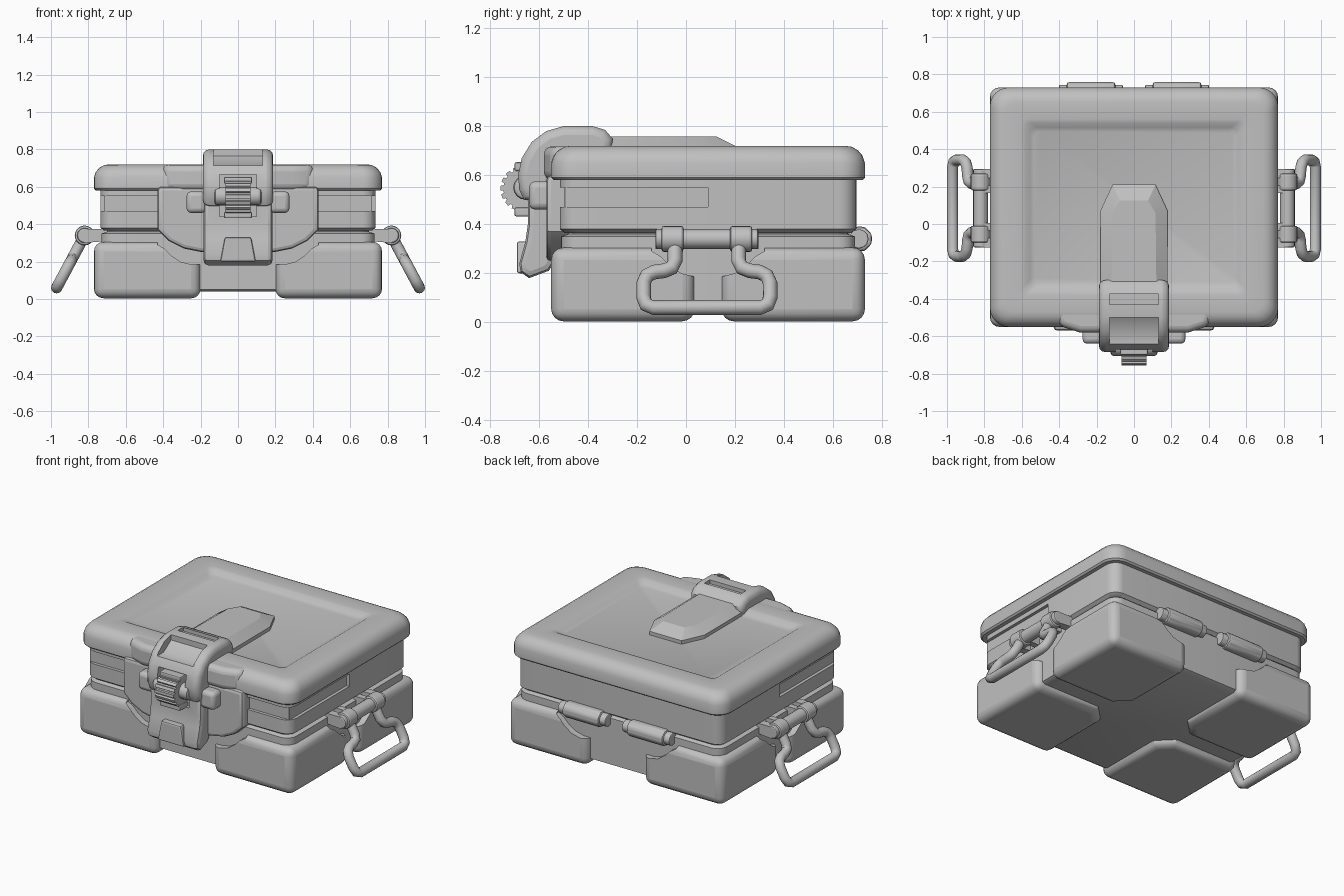
import bpy, bmesh, math
from mathutils import Vector

if "Cube" in bpy.data.objects:
    bpy.data.objects.remove(bpy.data.objects["Cube"])

CY = 0.09  # case centre in y
gray = bpy.data.materials.new("warm_gray")
gray.diffuse_color = (0.53, 0.53, 0.53, 1)
gray.use_nodes = True
gray.node_tree.nodes["Principled BSDF"].inputs["Base Color"].default_value = gray.diffuse_color


def finish(name, bm, smooth=35):
    bmesh.ops.recalc_face_normals(bm, faces=bm.faces[:])
    me = bpy.data.meshes.new(name)
    bm.to_mesh(me)
    bm.free()
    ob = bpy.data.objects.new(name, me)
    bpy.context.collection.objects.link(ob)
    me.materials.append(gray)
    select(ob)
    bpy.ops.object.shade_smooth_by_angle(angle=math.radians(smooth))
    return ob


def select(ob):
    bpy.ops.object.select_all(action='DESELECT')
    ob.select_set(True)
    bpy.context.view_layer.objects.active = ob


def loft(name, hx, hy, r, profile):
    """Rounded rectangle stacked through (inset, z) steps."""
    bm = bmesh.new()
    rings = []
    for inset, z in profile:
        rr = max(r - inset * 0.5, 0.035)
        ring = []
        for k, (sx, sy) in enumerate([(1, 1), (-1, 1), (-1, -1), (1, -1)]):
            for i in range(7):
                a = math.pi / 2 * (k + i / 6)
                ring.append(bm.verts.new((sx * (hx - inset - rr) + rr * math.cos(a),
                                          CY + sy * (hy - inset - rr) + rr * math.sin(a), z)))
        rings.append(ring)
    for a, b in zip(rings, rings[1:]):
        for i in range(len(a)):
            j = (i + 1) % len(a)
            bm.faces.new((a[i], a[j], b[j], b[i]))
    bm.faces.new(rings[0])
    bm.faces.new(rings[-1])
    return finish(name, bm)


def prism(name, pts, axis, a, b, bevel=0.0, seg=2, limit=30):
    """Extrude a 2D outline along an axis from a to b."""
    place = {'x': lambda p, t: (t, p[0], p[1]), 'y': lambda p, t: (p[0], t, p[1]),
             'z': lambda p, t: (p[0], p[1], t)}[axis]
    bm = bmesh.new()
    lo = [bm.verts.new(place(p, a)) for p in pts]
    hi = [bm.verts.new(place(p, b)) for p in pts]
    bm.faces.new(lo)
    bm.faces.new(hi)
    for i in range(len(pts)):
        j = (i + 1) % len(pts)
        bm.faces.new((lo[i], lo[j], hi[j], hi[i]))
    ob = finish(name, bm)
    if bevel:
        m = ob.modifiers.new("bevel", 'BEVEL')
        m.width, m.segments, m.angle_limit = bevel, seg, math.radians(limit)
        select(ob)
        bpy.ops.object.modifier_apply(modifier=m.name)
        bpy.ops.object.shade_smooth_by_angle(angle=math.radians(35))
    return ob


def box(name, x, y, z, bevel=0.0, seg=2):
    return prism(name, [(x[0], y[0]), (x[1], y[0]), (x[1], y[1]), (x[0], y[1])],
                 'z', z[0], z[1], bevel, seg)


def cut(ob, cutter):
    m = ob.modifiers.new("cut", 'BOOLEAN')
    m.object, m.operation, m.solver = cutter, 'DIFFERENCE', 'EXACT'
    select(ob)
    bpy.ops.object.modifier_apply(modifier=m.name)
    bpy.data.objects.remove(cutter)
    bpy.ops.object.shade_smooth_by_angle(angle=math.radians(35))


def circle(cx, cy, r, n, start=0.0):
    return [(cx + r * math.cos(start + math.tau * i / n),
             cy + r * math.sin(start + math.tau * i / n)) for i in range(n)]


def mirror_pts(half):
    return half + [(-x, z) for x, z in reversed(half)]


# Lid rim with sunken top panel
loft("lid_rim", 0.77, 0.64, 0.10,
     [(0.05, 0.58), (0.01, 0.58), (0, 0.59), (0, 0.65), (0.01, 0.68), (0.03, 0.703),
      (0.055, 0.716), (0.08, 0.72), (0.17, 0.72), (0.19, 0.716), (0.215, 0.70), (0.235, 0.692)])

# Lid wall with recessed bands round the front corners
wall = loft("lid_wall", 0.735, 0.605, 0.07,
            [(0.02, 0.365), (0, 0.38), (0, 0.59)])
for s in (-1, 1):
    cut(wall, box("cutter", sorted((s * 0.715, s * 0.8)), (-0.60, 0.09), (0.47, 0.55)))
    cut(wall, box("cutter", sorted((s * 0.43, s * 0.8)), (-0.60, -0.495), (0.47, 0.55)))

# Lower body
loft("body_core", 0.73, 0.60, 0.07,
     [(0.02, 0.04), (0, 0.05), (0, 0.35), (0.03, 0.36), (0.03, 0.38)])

# Four corner guards with scooped ends
scoop_x = [(0.1, 0.185), (0.25, 0.185), (0.31, 0.20), (0.36, 0.235),
           (0.395, 0.27), (0.43, 0.29), (0.43, 0.5), (0.1, 0.5)]
for sx in (-1, 1):
    for sy in (-1, 1):
        x0, x1, y0, y1 = sx * 0.2, sx * 0.77, CY + sy * 0.055, CY + sy * 0.64
        guard = prism("corner_guard",
                      [(x0, y0 + sy * 0.10), (x0 + sx * 0.10, y0), (x1, y0), (x1, y1), (x0, y1)],
                      'z', 0.004, 0.305, 0.05, 4, 50)
        cut(guard, prism("cutter", [(sx * x, z) for x, z in scoop_x], 'y', -1, 1))
        cut(guard, prism("cutter", [(CY + sy * (x - 0.2), z) for x, z in scoop_x], 'x', -1, 1))

# Front bib and rim swell behind the latch
bib = mirror_pts([(0.43, 0.60), (0.43, 0.37), (0.37, 0.31), (0.29, 0.27), (0.19, 0.25)])
prism("front_bib", bib, 'y', -0.57, -0.45, 0.02, 2, 50)
prism("rim_swell", [(0.42, -0.45), (0.40, -0.545), (0.29, -0.58), (-0.29, -0.58),
                    (-0.40, -0.545), (-0.42, -0.45)], 'z', 0.58, 0.718, 0.035, 4, 50)

# Strap plate on the lid, with tapered end and chamfered top
bm = bmesh.new()
low = [(-0.18, -0.36), (0.18, -0.36), (0.18, 0.07), (0.115, 0.21), (-0.115, 0.21), (-0.18, 0.07)]
top = [(-0.12, -0.36), (0.12, -0.36), (0.115, 0.06), (0.075, 0.125), (-0.075, 0.125), (-0.115, 0.06)]
rings = [[bm.verts.new((x, y, z)) for x, y in pts]
         for pts, z in ((low, 0.66), (low, 0.715), (top, 0.758))]
for a, b in zip(rings, rings[1:]):
    for i in range(6):
        bm.faces.new((a[i], a[(i + 1) % 6], b[(i + 1) % 6], b[i]))
bm.faces.new(rings[0])
bm.faces.new(rings[2])
finish("strap_plate", bm, 20)

# Latch hump rolling over the front edge
hump = prism("latch_hump",
             [(-0.30, 0.68), (-0.30, 0.75), (-0.33, 0.785), (-0.38, 0.80), (-0.50, 0.80),
              (-0.57, 0.78), (-0.63, 0.735), (-0.67, 0.67), (-0.685, 0.60), (-0.68, 0.54),
              (-0.66, 0.50), (-0.54, 0.48), (-0.54, 0.68)], 'x', -0.188, 0.188, 0.035, 3, 60)
cut(hump, box("cutter", (-0.13, 0.13), (-0.43, -0.375), (0.775, 0.9)))
cut(hump, prism("cutter", [(-0.50, 0.83), (-0.50, 0.765), (-0.575, 0.715), (-0.69, 0.715),
                           (-0.69, 0.755), (-0.57, 0.83)], 'x', -0.13, 0.13))
cut(hump, box("cutter", (-0.10, 0.10), (-0.9, -0.62), (0.40, 0.665)))

# Lower latch plate with toe
plate = prism("latch_plate",
              [(-0.54, 0.56), (-0.645, 0.56), (-0.645, 0.40), (-0.655, 0.33), (-0.68, 0.24),
               (-0.675, 0.205), (-0.64, 0.18), (-0.56, 0.21), (-0.54, 0.24)],
              'x', -0.185, 0.185, 0.025, 2, 60)
cut(plate, box("cutter", (-0.10, 0.10), (-0.9, -0.62), (0.44, 0.7)))
prism("latch_toe", mirror_pts([(0.07, 0.33), (0.095, 0.20)]), 'y', -0.69, -0.62, 0.01)

# Ribbed thumb wheel and axle
wheel = []
for i in range(16):
    a = math.tau * i / 16
    for da, r in ((-0.13, 0.092), (0.07, 0.092), (0.11, 0.08), (0.22, 0.08)):
        wheel.append((-0.665 + r * math.cos(a + da), 0.545 + r * math.sin(a + da)))
prism("thumb_wheel", wheel, 'x', -0.068, 0.068)
prism("wheel_axle", circle(-0.655, 0.55, 0.05, 16), 'x', -0.125, 0.125, 0.015)
for z in (0.45, 0.635):
    box("wheel_bar", (-0.075, 0.075), (-0.70, -0.61), (z - 0.018, z + 0.018), 0.008)

for s in (-1, 1):
    # Side lugs of the latch
    box("latch_lug", sorted((s * 0.17, s * 0.275)), (-0.64, -0.54), (0.46, 0.575), 0.025, 3)

    # Carry handle: pivot tube, collars, brackets and bent rod
    hc, px, pz = 0.085, 0.82, 0.34
    prism("pivot_tube", circle(s * px, pz, 0.04, 16), 'y', hc - 0.21, hc + 0.21, 0.008)
    for t in (-1, 1):
        y = hc + t * 0.14
        prism("pivot_collar", circle(s * px, pz, 0.053, 20), 'y', y - 0.045, y + 0.045, 0.01)
        y = hc + t * 0.185
        prism("pivot_bracket", [(s * 0.70, 0.31), (s * 0.82, 0.30), (s * 0.845, 0.34),
                                (s * 0.82, 0.375), (s * 0.70, 0.375)], 'y', y - 0.025, y + 0.025)
        y = hc + t * 0.10
        prism("bracket_inner", [(s * 0.70, 0.31), (s * 0.80, 0.31), (s * 0.80, 0.375),
                                (s * 0.70, 0.375)], 'y', y - 0.02, y + 0.02)
    half = [(0.13, 0.33), (0.13, 0.25), (0.143, 0.222), (0.175, 0.21), (0.215, 0.205),
            (0.245, 0.19), (0.258, 0.16), (0.258, 0.10), (0.248, 0.072), (0.22, 0.06)]
    path = [Vector((s * (px + (pz - z) * 0.535), hc + d * t, z))
            for t, pts in ((-1, half), (1, half[::-1])) for d, z in pts]
    across = Vector((s * 0.882, 0, 0.472))  # normal of the rod's plane
    bm = bmesh.new()
    rings = []
    for i, p in enumerate(path):
        d = (path[min(i + 1, len(path) - 1)] - path[max(i - 1, 0)]).normalized()
        side = across.cross(d).normalized()
        rings.append([bm.verts.new(p + 0.03 * (across * math.cos(a) + side * math.sin(a)))
                      for a in (math.tau * k / 12 for k in range(12))])
    for a, b in zip(rings, rings[1:]):
        for k in range(12):
            bm.faces.new((a[k], a[(k + 1) % 12], b[(k + 1) % 12], b[k]))
    bm.faces.new(rings[0])
    bm.faces.new(rings[-1])
    finish("handle_rod", bm, 50)

    # Rear hinges
    hx = s * 0.23
    prism("hinge_barrel", circle(0.708, 0.34, 0.054, 8, math.pi / 8), 'x', hx - 0.13, hx + 0.13, 0.012)
    prism("hinge_pin", circle(0.705, 0.34, 0.04, 12), 'x', hx - 0.17, hx + 0.17, 0.006)
